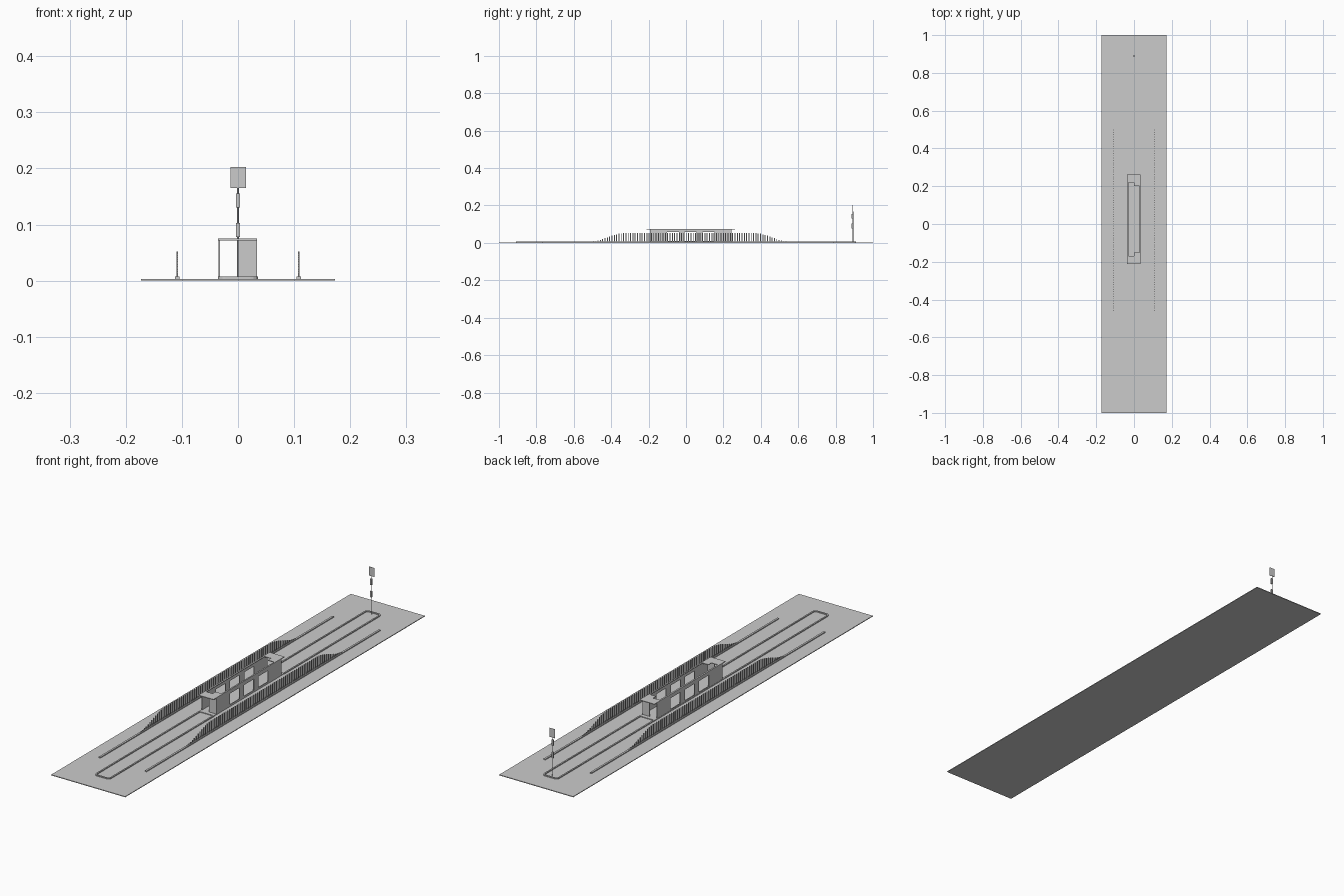
import bpy, bmesh, math

if "Cube" in bpy.data.objects:
    bpy.data.objects.remove(bpy.data.objects["Cube"])

CY = 0.025          # middle of the shelter along y
G = 0.003           # top of the ground slab


def mesh_object(name, bm):
    bmesh.ops.recalc_face_normals(bm, faces=bm.faces)
    me = bpy.data.meshes.new(name)
    bm.to_mesh(me)
    bm.free()
    ob = bpy.data.objects.new(name, me)
    bpy.context.collection.objects.link(ob)
    return ob


def add_box(bm, x0, x1, y0, y1, z0, z1):
    vs = bmesh.ops.create_cube(bm, size=1)["verts"]
    for v in vs:
        v.co.x = x1 if v.co.x > 0 else x0
        v.co.y = y1 if v.co.y > 0 else y0
        v.co.z = z1 if v.co.z > 0 else z0


def boxes(name, items):
    bm = bmesh.new()
    for b in items:
        add_box(bm, *b)
    return mesh_object(name, bm)


def slab(name, outline, z0, z1):
    bm = bmesh.new()
    f = bm.faces.new([bm.verts.new((x, y, z0)) for x, y in outline])
    ext = bmesh.ops.extrude_face_region(bm, geom=[f])["geom"]
    for v in ext:
        if isinstance(v, bmesh.types.BMVert):
            v.co.z = z1
    return mesh_object(name, bm)


def u_kerb(name, y_in, y_end, half=0.036, w=0.006, z1=0.007):
    # open strip with a rounded far end
    s = 1 if y_end > y_in else -1
    r = 0.014

    def side(h, ye, rad):
        pts = [(-h, y_in)]
        for k in range(5):
            a = math.pi - k * math.pi / 8
            pts.append((-h + rad + rad * math.cos(a), ye - s * rad + s * rad * math.sin(a)))
        return pts + [(-x, y) for x, y in reversed(pts)]
    outer, inner = side(half, y_end, r), side(half - w, y_end - s * w, r - w)
    return slab(name, outer + inner[::-1], G, z1)


# ground and low kerbs
boxes("ground", [(-0.173, 0.173, -1, 1, 0, G)])
u_kerb("front_island_kerb", -0.21, -0.91)
u_kerb("rear_island_kerb", 0.26, 0.91)
boxes("fence_base", [(s * 0.108 - 0.004, s * 0.108 + 0.004, -0.77, 0.79, G, 0.007) for s in (-1, 1)])

# pickets with heights that swell in towards the middle
pickets = []
n = 84
for i in range(n):
    y = -0.495 + i * 1.03 / (n - 1)
    t = min(1, (0.525 - abs(y - 0.02)) / 0.175)
    t = max(0, t)
    h = 0.009 + 0.043 * t * t * (3 - 2 * t)
    for s in (-1, 1):
        x = s * 0.108
        pickets.append((x - 0.0015, x + 0.0015, y - 0.0025, y + 0.0025, 0.006, h))
boxes("fence_pickets", pickets)

# shelter floor
boxes("shelter_floor", [(-0.036, 0.034, CY - 0.235, CY + 0.235, G, 0.006)])

# side walls, each with three window openings
H = 0.072
for name, x0, x1 in (("left_wall", -0.035, -0.032), ("right_wall", 0.031, 0.034)):
    parts = [(x0, x1, CY - 0.218, CY + 0.218, 0.058, H),
             (x0, x1, CY - 0.218, CY + 0.218, 0.005, 0.011)]
    edges = [-0.218, -0.127, -0.063, -0.032, 0.032, 0.063, 0.127, 0.218]
    for a, b in zip(edges[::2], edges[1::2]):
        parts.append((x0, x1, CY + a, CY + b, 0.011, 0.058))
    boxes(name, parts)

# end walls close the right half, leaving the left half as a passage
boxes("end_walls", [(0.0, 0.034, CY + s * 0.216 - 0.002, CY + s * 0.216 + 0.002, 0.006, H)
                    for s in (-1, 1)])

# roof frame with a stepped central opening
frame = []
for s in (-1, 1):
    def span(a, b):
        return (min(CY + s * a, CY + s * b), max(CY + s * a, CY + s * b))
    frame.append((-0.036, 0.034, *span(0.195, 0.237), 0.072, 0.075))
    frame.append((0.0, 0.034, *span(0.175, 0.195), 0.072, 0.075))
frame.append((-0.036, -0.029, CY - 0.195, CY + 0.195, 0.072, 0.075))
frame.append((0.028, 0.034, CY - 0.175, CY + 0.175, 0.072, 0.075))
boxes("roof_frame", frame)

# sign pole
bm = bmesh.new()
bmesh.ops.create_cone(bm, cap_ends=True, segments=8, radius1=0.0015, radius2=0.0015, depth=0.165)
bmesh.ops.translate(bm, verts=bm.verts, vec=(0, 0.893, G + 0.0825))
mesh_object("sign_pole", bm)
boxes("pole_lamps", [(-0.004, 0.004, 0.886, 0.892, 0.13, 0.155),
                     (-0.004, 0.004, 0.886, 0.892, 0.078, 0.103)])
boxes("sign_board", [(-0.013, 0.014, 0.8915, 0.8925, 0.165, 0.203)])
